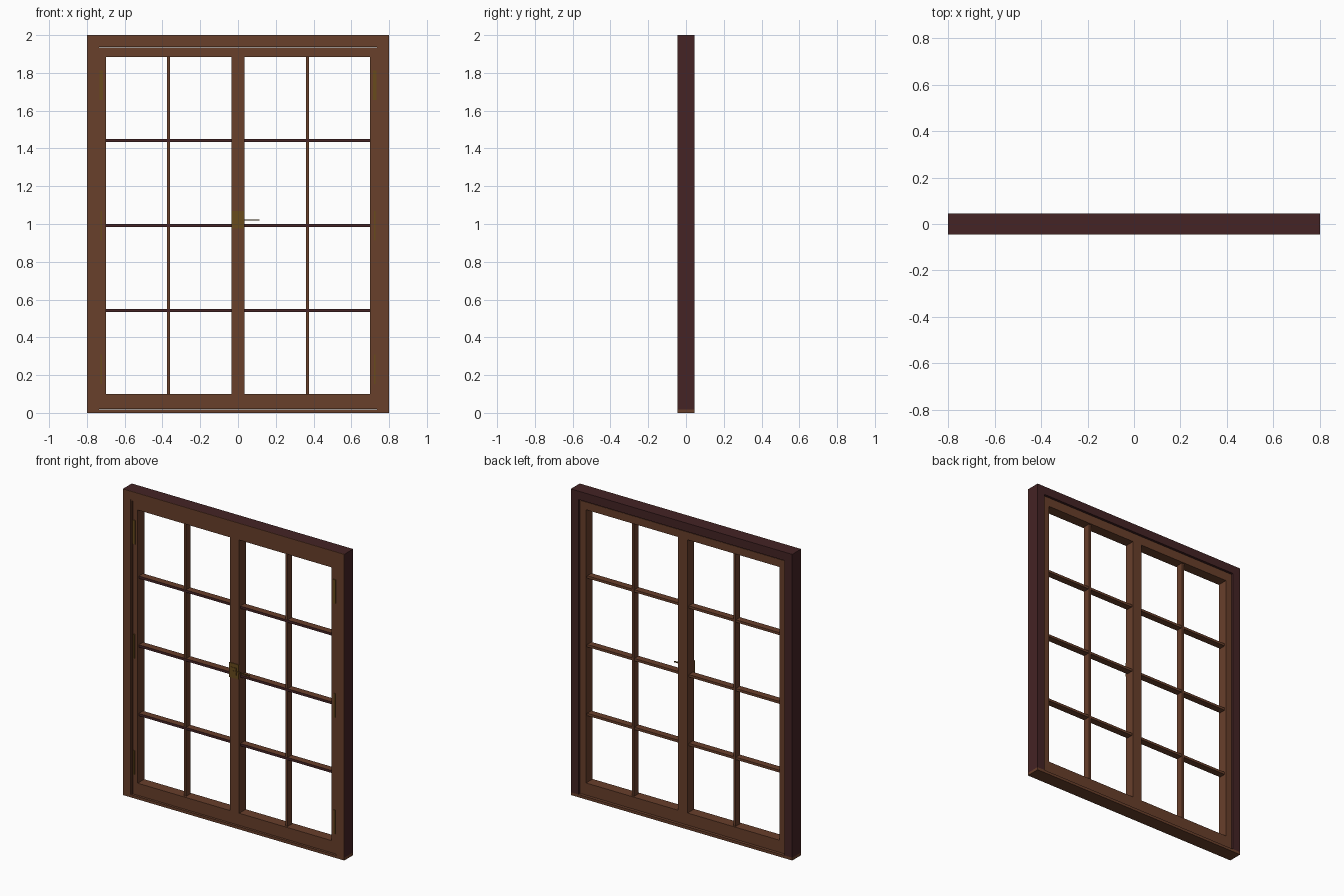
import bpy

if "Cube" in bpy.data.objects:
    bpy.data.objects.remove(bpy.data.objects["Cube"])


def material(name, rgb):
    m = bpy.data.materials.new(name)
    m.use_nodes = True
    m.diffuse_color = (*rgb, 1)
    m.node_tree.nodes["Principled BSDF"].inputs["Base Color"].default_value = (*rgb, 1)
    return m


BROWN = material("brown wood", (0.14, 0.05, 0.024))
DARK = material("dark red wood", (0.058, 0.017, 0.018))
BRASS = material("aged brass", (0.14, 0.07, 0.012))


def box(name, x, y, z, mat, front=None):
    """Box from (low, high) ranges; front optionally colours the -y face."""
    verts = [(a, b, c) for a in x for b in y for c in z]
    faces = [(0, 1, 3, 2), (4, 6, 7, 5), (0, 4, 5, 1), (2, 3, 7, 6), (0, 2, 6, 4), (1, 5, 7, 3)]
    mesh = bpy.data.meshes.new(name)
    mesh.from_pydata(verts, [], faces)
    mesh.materials.append(mat)
    if front:
        mesh.materials.append(front)
        for p in mesh.polygons:
            p.material_index = int(p.normal.y < -0.5)
    ob = bpy.data.objects.new(name, mesh)
    bpy.context.collection.objects.link(ob)
    return ob


def pair(name, x, y, z, mat, front=None):
    """The same box on the left (+x) and mirrored to the right."""
    box("left_" + name, x, y, z, mat, front)
    box("right_" + name, (-x[1], -x[0]), y, z, mat, front)


HALF, DEPTH = 0.8, 0.046
INNER, HEAD = 0.745, 1.945
SILL = 0.018

# Fixed outer frame: dark carcass with a brown front facing
carcass, facing = (-0.042, DEPTH), (-DEPTH, -0.042)
pair("jamb", (INNER, HALF), carcass, (SILL, 2), DARK)
box("header", (-INNER, INNER), carcass, (HEAD, 2), DARK)
pair("jamb_facing", (INNER, HALF), facing, (SILL, 2), BROWN)
box("header_facing", (-INNER, INNER), facing, (HEAD, 2), BROWN)
box("sill", (-HALF, HALF), (-DEPTH, DEPTH), (0, SILL), BROWN)

# Stop beads lining the frame
pair("stop_bead", (0.736, INNER), (-0.041, 0.03), (SILL, HEAD), BROWN)
box("head_stop_bead", (-0.736, 0.736), (-0.041, 0.03), (1.936, HEAD), BROWN)

# Two hinged sashes
sash = (-0.036, 0.032)
BOTTOM, TOP = 0.1, 1.885
OPEN_IN, OPEN_OUT = 0.034, 0.7
pair("meeting_stile", (0.001, OPEN_IN), sash, (0.021, 1.935), BROWN)
pair("hinge_stile", (OPEN_OUT, 0.735), sash, (0.021, 1.935), BROWN)
pair("bottom_rail", (OPEN_IN, OPEN_OUT), sash, (0.021, BOTTOM), BROWN)
pair("top_rail", (OPEN_IN, OPEN_OUT), sash, (TOP, 1.935), BROWN)

# Glazing bars
BAR = 0.008
pair("upright_bar", (0.367 - BAR, 0.367 + BAR), (-0.022, 0.022), (BOTTOM, TOP), BROWN)
for i in range(3):
    z = 0.543 + 0.449 * i
    pair(f"cross_bar_{i + 1}", (OPEN_IN, OPEN_OUT), (-0.024, 0.02), (z - BAR, z + BAR), BROWN, DARK)

# Hinges
for i, (z, w) in enumerate([(0.23, 0.005), (0.99, 0.005), (1.735, 0.009)]):
    pair(f"hinge_{i + 1}", (0.724 - w, 0.724 + w), (-0.042, -0.034), (z - 0.078, z + 0.078), BRASS)

# Latch with its lever
box("latch_plate", (-0.035, 0.032), (-0.041, -0.035), (0.975, 1.07), BRASS)
box("latch_keep", (-0.022, 0.018), (-0.044, -0.041), (1.0, 1.045), BRASS)
box("latch_lever", (-0.01, 0.115), (-0.046, -0.04), (1.018, 1.025), BRASS)
